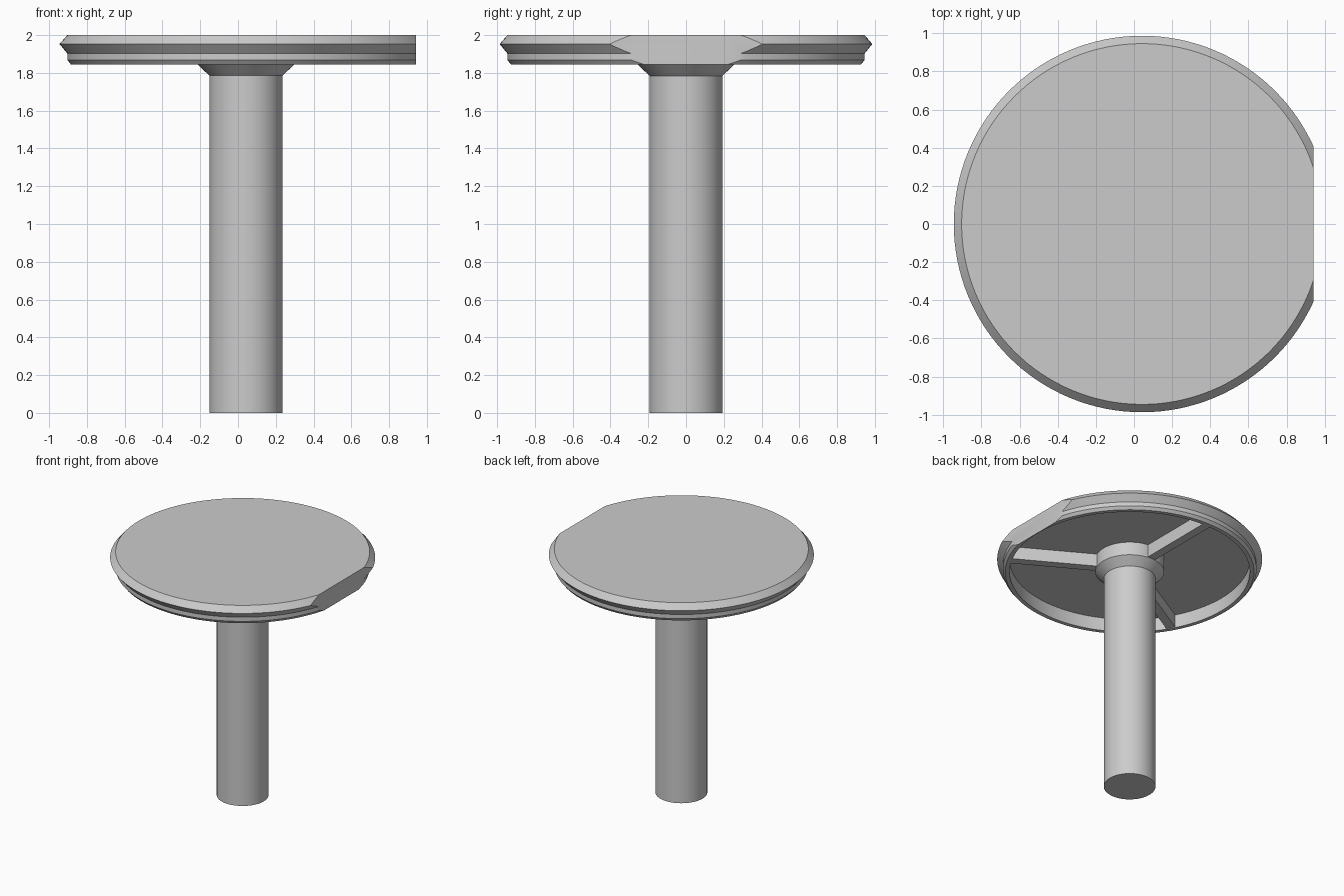
import bpy
import bmesh
import math
from mathutils import Matrix, Vector

AXIS_X = 0.042      # the round parts share this axis
FLAT_X = 0.942      # plane of the trimmed edge
SEGMENTS = 128

cube = bpy.data.objects.get("Cube")
if cube:
    bpy.data.objects.remove(cube, do_unlink=True)

grey = bpy.data.materials.new("plain grey")
grey.use_nodes = True
colour = (0.6, 0.6, 0.6, 1.0)
grey.diffuse_color = colour
grey.node_tree.nodes["Principled BSDF"].inputs["Base Color"].default_value = colour


def lathe(profile):
    """Spin a radius/height profile around the shared axis."""
    bm = bmesh.new()
    verts = [bm.verts.new((r, 0, z)) for r, z in profile]
    edges = [bm.edges.new(pair) for pair in zip(verts, verts[1:])]
    bmesh.ops.spin(bm, geom=verts + edges, cent=(0, 0, 0), axis=(0, 0, 1),
                   angle=math.tau, steps=SEGMENTS, use_duplicate=False)
    bmesh.ops.remove_doubles(bm, verts=bm.verts, dist=0.0001)
    bmesh.ops.translate(bm, verts=bm.verts, vec=(AXIS_X, 0, 0))
    return bm


def finish(bm, name):
    bmesh.ops.recalc_face_normals(bm, faces=bm.faces)
    mesh = bpy.data.meshes.new(name)
    bm.to_mesh(mesh)
    bm.free()
    mesh.materials.append(grey)
    obj = bpy.data.objects.new(name, mesh)
    bpy.context.collection.objects.link(obj)
    bpy.ops.object.select_all(action='DESELECT')
    obj.select_set(True)
    bpy.context.view_layer.objects.active = obj
    bpy.ops.object.shade_smooth_by_angle(angle=math.radians(20))
    return obj


# Round platter with a grooved rim and a recessed underside
platter = lathe([(0, 2.0), (0.946, 2.0), (0.987, 1.953), (0.945, 1.902),
                 (0.945, 1.868), (0.927, 1.845), (0.895, 1.845),
                 (0.895, 1.953), (0, 1.953)])

# Trim one side of the platter to a flat
cut = bmesh.ops.bisect_plane(platter, geom=platter.verts[:] + platter.edges[:] + platter.faces[:],
                             plane_co=(FLAT_X, 0, 0), plane_no=(1, 0, 0), clear_outer=True)
rim = [e for e in cut["geom_cut"] if isinstance(e, bmesh.types.BMEdge)]
bmesh.ops.edgeloop_fill(platter, edges=rim)
finish(platter, "platter")

# Column with a flared hub reaching the recess
column = lathe([(0, 0), (0.193, 0), (0.193, 1.785), (0.257, 1.845),
                (0.257, 1.96), (0, 1.96)])
finish(column, "column_and_hub")

# Three ribs from hub to rim
for i in range(3):
    rib = bmesh.new()
    bmesh.ops.create_cube(rib, size=1)
    bmesh.ops.scale(rib, verts=rib.verts, vec=(0.7, 0.07, 0.108))
    bmesh.ops.translate(rib, verts=rib.verts, vec=(0.555, 0, 1.904))
    turn = Matrix.Rotation(math.radians(90 + 120 * i), 4, 'Z')
    bmesh.ops.transform(rib, verts=rib.verts,
                        matrix=Matrix.Translation(Vector((AXIS_X, 0, 0))) @ turn)
    finish(rib, f"rib_{i + 1}")
